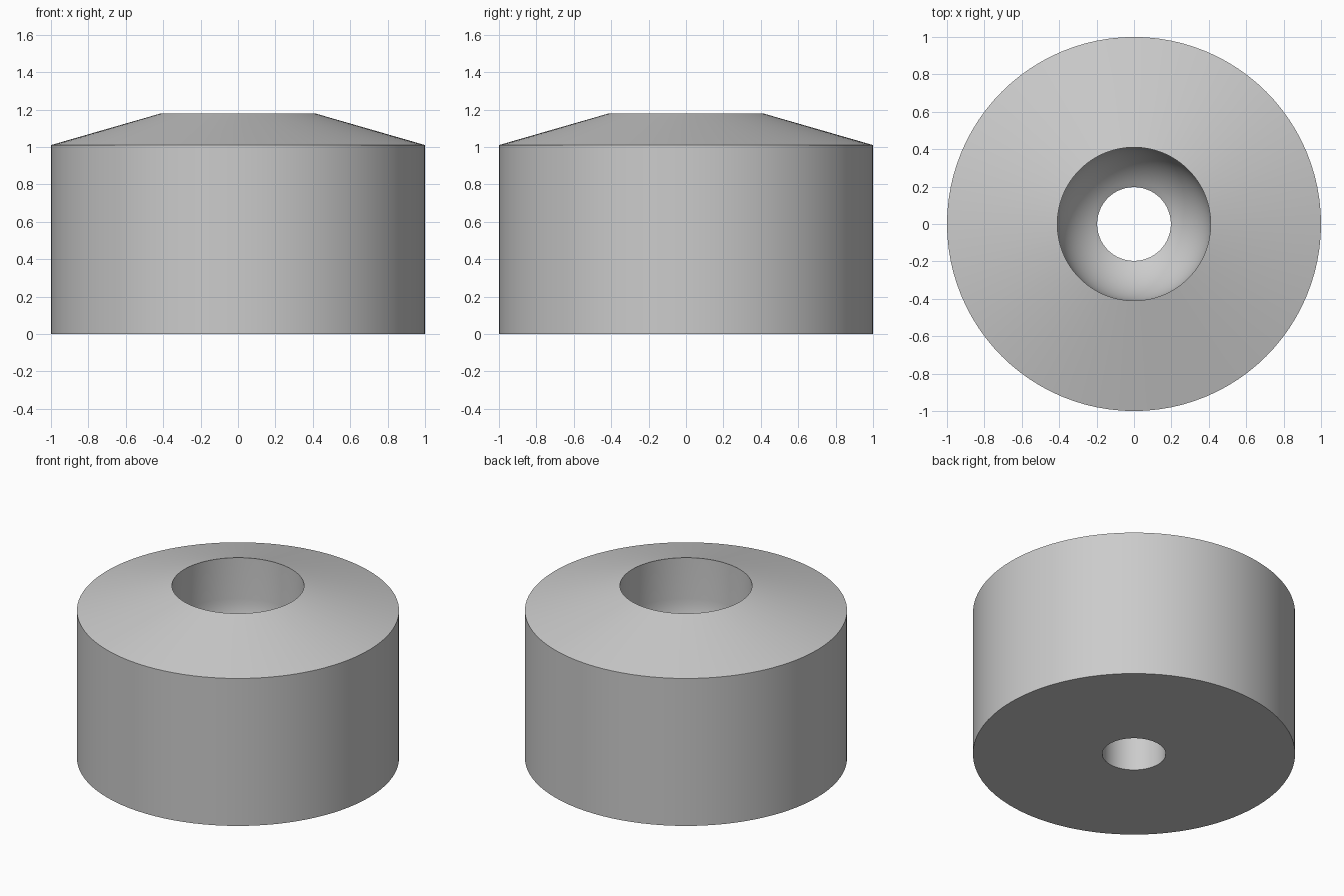
import bpy
import bmesh
from math import radians, sin, cos, asin, tau

default = bpy.data.objects.get("Cube")
if default:
    bpy.data.objects.remove(default, do_unlink=True)

SEGMENTS = 96
OUTER, BORE, HOLE = 1.0, 0.41, 0.197
SHOULDER, TOP, BOWL_Z = 1.01, 1.18, 0.9

# Plain grey material
grey = bpy.data.materials.new("light_grey")
grey.use_nodes = True
colour = (0.6, 0.6, 0.6, 1)
grey.diffuse_color = colour
grey.node_tree.nodes["Principled BSDF"].inputs["Base Color"].default_value = colour

# Half section: outer wall, sloping top, bore, round bowl, drain hole
profile = [(HOLE, 0), (OUTER, 0), (OUTER, SHOULDER), (BORE, TOP)]
steps = 12
bowl_end = asin((BORE**2 - HOLE**2) ** 0.5 / BORE)
for i in range(steps + 1):
    a = bowl_end * i / steps
    profile.append((BORE * cos(a), BOWL_Z - BORE * sin(a)))

# Revolve the closed section around the z axis
bm = bmesh.new()
rings = []
for s in range(SEGMENTS):
    t = tau * s / SEGMENTS
    rings.append([bm.verts.new((r * cos(t), r * sin(t), z)) for r, z in profile])
n = len(profile)
for s in range(SEGMENTS):
    here, there = rings[s], rings[(s + 1) % SEGMENTS]
    for k in range(n):
        j = (k + 1) % n
        bm.faces.new((here[k], there[k], there[j], here[j]))
bmesh.ops.recalc_face_normals(bm, faces=bm.faces)

mesh = bpy.data.meshes.new("conical_bushing")
bm.to_mesh(mesh)
bm.free()
mesh.materials.append(grey)
bushing = bpy.data.objects.new("conical_bushing", mesh)
bpy.context.collection.objects.link(bushing)

# Smooth curved surfaces, crisp rims
bpy.ops.object.select_all(action="DESELECT")
bushing.select_set(True)
bpy.context.view_layer.objects.active = bushing
bpy.ops.object.shade_smooth_by_angle(angle=radians(25))
